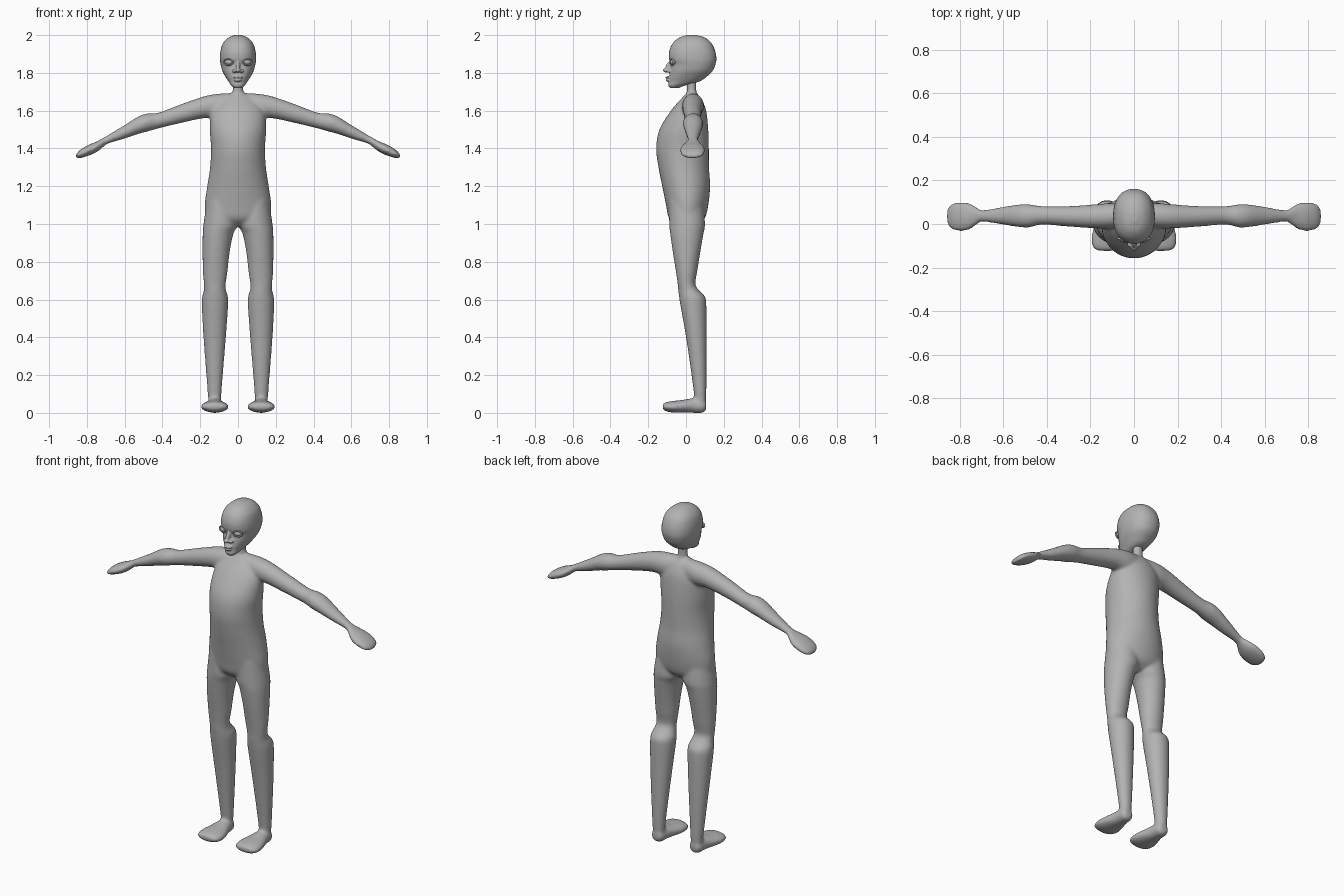
import bpy, bmesh, math
from mathutils import Matrix

if "Cube" in bpy.data.objects:
    bpy.data.objects.remove(bpy.data.objects["Cube"])

skin = bpy.data.materials.new("plain grey")
skin.diffuse_color = (0.45, 0.45, 0.45, 1)
skin.use_nodes = True
skin.node_tree.nodes["Principled BSDF"].inputs["Base Color"].default_value = skin.diffuse_color


def refine(rows, k=5):
    """Catmull-Rom interpolation between section rows."""
    out = []
    for i in range(len(rows) - 1):
        p0, p1, p2 = rows[max(i - 1, 0)], rows[i], rows[i + 1]
        p3 = rows[min(i + 2, len(rows) - 1)]
        for j in range(k):
            t = j / k
            out.append([0.5 * (2 * b + (c - a) * t + (2 * a - 5 * b + 4 * c - d) * t * t
                               + (3 * b - a - 3 * c + d) * t ** 3)
                        for a, b, c, d in zip(p0, p1, p2, p3)])
    return out + [list(rows[-1])]


def loft(bm, axis, rows, power=2.0, side=1, n=36):
    """Closed loft; row = position on axis, then low/high on the other two axes."""
    u, v = [a for a in range(3) if a != axis]
    rings = []
    for t, u0, u1, v0, v1 in refine(rows):
        ring = []
        for i in range(n):
            a = 2 * math.pi * i / n
            c, s = math.cos(a), math.sin(a)
            co = [0, 0, 0]
            co[axis] = t
            co[u] = (u0 + u1) / 2 + (u1 - u0) / 2 * math.copysign(abs(c) ** (2 / power), c)
            co[v] = (v0 + v1) / 2 + (v1 - v0) / 2 * math.copysign(abs(s) ** (2 / power), s)
            co[0] *= side
            ring.append(bm.verts.new(co))
        rings.append(ring)
    for a, b in zip(rings, rings[1:]):
        for i in range(n):
            bm.faces.new((a[i], a[(i + 1) % n], b[(i + 1) % n], b[i]))
    bm.faces.new(rings[0])
    bm.faces.new(rings[-1])


def blob(bm, centre, radii, tilt=0):
    m = Matrix.Translation(centre) @ Matrix.Rotation(tilt, 4, 'X') @ Matrix.Diagonal((*radii, 1))
    bmesh.ops.create_uvsphere(bm, u_segments=20, v_segments=12, radius=1, matrix=m)


def finish(bm, name, voxel=0, smooth=0):
    bmesh.ops.recalc_face_normals(bm, faces=bm.faces)
    me = bpy.data.meshes.new(name)
    bm.to_mesh(me)
    bm.free()
    ob = bpy.data.objects.new(name, me)
    bpy.context.collection.objects.link(ob)
    bpy.context.view_layer.objects.active = ob
    if voxel:
        r = ob.modifiers.new("fuse", 'REMESH')
        r.mode, r.voxel_size = 'VOXEL', voxel
        s = ob.modifiers.new("soften", 'SMOOTH')
        s.factor, s.iterations = 0.5, smooth
        for m in ("fuse", "soften"):
            bpy.ops.object.modifier_apply(modifier=m)
    ob.data.materials.clear()
    ob.data.materials.append(skin)
    for p in ob.data.polygons:
        p.use_smooth = True
    return ob


# Body: torso, neck, arms, legs and feet fused into one skin
bm = bmesh.new()
loft(bm, 2, [(z, -w, w, f, b) for z, w, f, b in (
    (1.69, .04, .0, .06), (1.66, .09, -.028, .083), (1.6, .14, -.08, .107),
    (1.5, .149, -.141, .118), (1.4, .143, -.158, .121), (1.3, .148, -.146, .122),
    (1.2, .163, -.126, .128), (1.1, .176, -.106, .118), (1.03, .16, -.09, .1),
    (.99, .06, -.05, .06))])
loft(bm, 2, [(1.64, -.035, .035, 0, .06), (1.7, -.028, .028, .004, .056),
             (1.8, -.028, .028, .004, .056)])
arm = [(0, -.01, .08, 1.56, 1.695), (.1, -.02, .095, 1.56, 1.69), (.18, -.02, .09, 1.56, 1.676),
       (.3, -.012, .082, 1.535, 1.635), (.42, -.003, .082, 1.506, 1.59),
       (.48, -.016, .09, 1.489, 1.585), (.53, -.014, .089, 1.476, 1.568),
       (.6, -.003, .079, 1.452, 1.524), (.69, .01, .064, 1.425, 1.47),
       (.715, .002, .072, 1.406, 1.455), (.75, -.024, .094, 1.38, 1.436),
       (.79, -.033, .101, 1.362, 1.42), (.83, -.027, .096, 1.35, 1.397),
       (.85, -.012, .082, 1.348, 1.379), (.858, .01, .06, 1.353, 1.368)]
leg = [(1.12, .01, .165, -.09, .09), (1.0, 0, .183, -.089, .101), (.95, .024, .187, -.084, .093),
       (.85, .044, .188, -.07, .076), (.75, .055, .186, -.054, .06), (.68, .065, .181, -.044, .05),
       (.645, .062, .182, -.041, .073), (.615, .053, .19, -.037, .101),
       (.57, .052, .192, -.03, .108), (.4, .064, .183, 0, .109), (.2, .08, .168, .029, .109),
       (.08, .089, .159, .044, .107), (.03, .09, .158, .045, .1)]
foot = [(-.124, .09, .16, .025, .045), (-.111, .06, .187, .012, .056), (-.07, .048, .197, .004, .064),
        (-.02, .058, .187, .003, .069), (.04, .078, .167, .002, .078), (.09, .087, .16, .002, .07),
        (.107, .1, .147, .02, .06)]
for side in (1, -1):
    loft(bm, 0, arm, side=side)
    loft(bm, 2, leg, side=side)
    loft(bm, 1, foot, side=side)
body = finish(bm, "body", 0.008, 10)
low = min(v.co.z for v in body.data.vertices)
for v in body.data.vertices:
    if v.co.z < 0.1:
        v.co.z -= low * (1 - v.co.z / 0.1)

# Head with nose, lips and chin
bm = bmesh.new()
loft(bm, 2, [(z, -w, w, f, b) for z, w, f, b in (
    (2.001, .015, .01, .05), (1.987, .05, -.035, .1), (1.956, .08, -.071, .136),
    (1.915, .093, -.089, .155), (1.875, .096, -.09, .161), (1.845, .092, -.08, .156),
    (1.81, .083, -.084, .141), (1.78, .067, -.089, .11), (1.755, .051, -.091, .072),
    (1.735, .037, -.094, 0), (1.719, .02, -.085, -.04))], power=2.25)
blob(bm, (0, -.092, 1.832), (.012, .016, .034), -0.4)
blob(bm, (0, -.105, 1.814), (.015, .018, .012))
blob(bm, (0, -.094, 1.775), (.026, .015, .007))
blob(bm, (0, -.092, 1.76), (.022, .015, .007))
for s in (1, -1):
    blob(bm, (s * .019, -.092, 1.81), (.012, .014, .009))
finish(bm, "head", 0.004, 3)

# Eyes with raised lids
for s, label in ((1, "left"), (-1, "right")):
    turn = Matrix.Translation((s * .049, -.07, 1.857)) @ Matrix.Rotation(s * .35, 4, 'Z')
    bm = bmesh.new()
    bmesh.ops.create_uvsphere(bm, u_segments=24, v_segments=14, radius=1,
                              matrix=turn @ Matrix.Diagonal((.022, .014, .014, 1)))
    finish(bm, label + "_eye")
    bm = bmesh.new()
    rings = []
    for i in range(32):
        a = 2 * math.pi * i / 32
        rings.append([bm.verts.new(turn @ Matrix.Translation((
            math.cos(a) * (.024 + .004 * math.cos(b)), -.004 + .005 * math.sin(b),
            math.sin(a) * (.016 + .004 * math.cos(b)))).translation)
            for b in [2 * math.pi * j / 10 for j in range(10)]])
    for i in range(32):
        p, q = rings[i], rings[(i + 1) % 32]
        for j in range(10):
            bm.faces.new((p[j], p[(j + 1) % 10], q[(j + 1) % 10], q[j]))
    finish(bm, label + "_eyelid")
